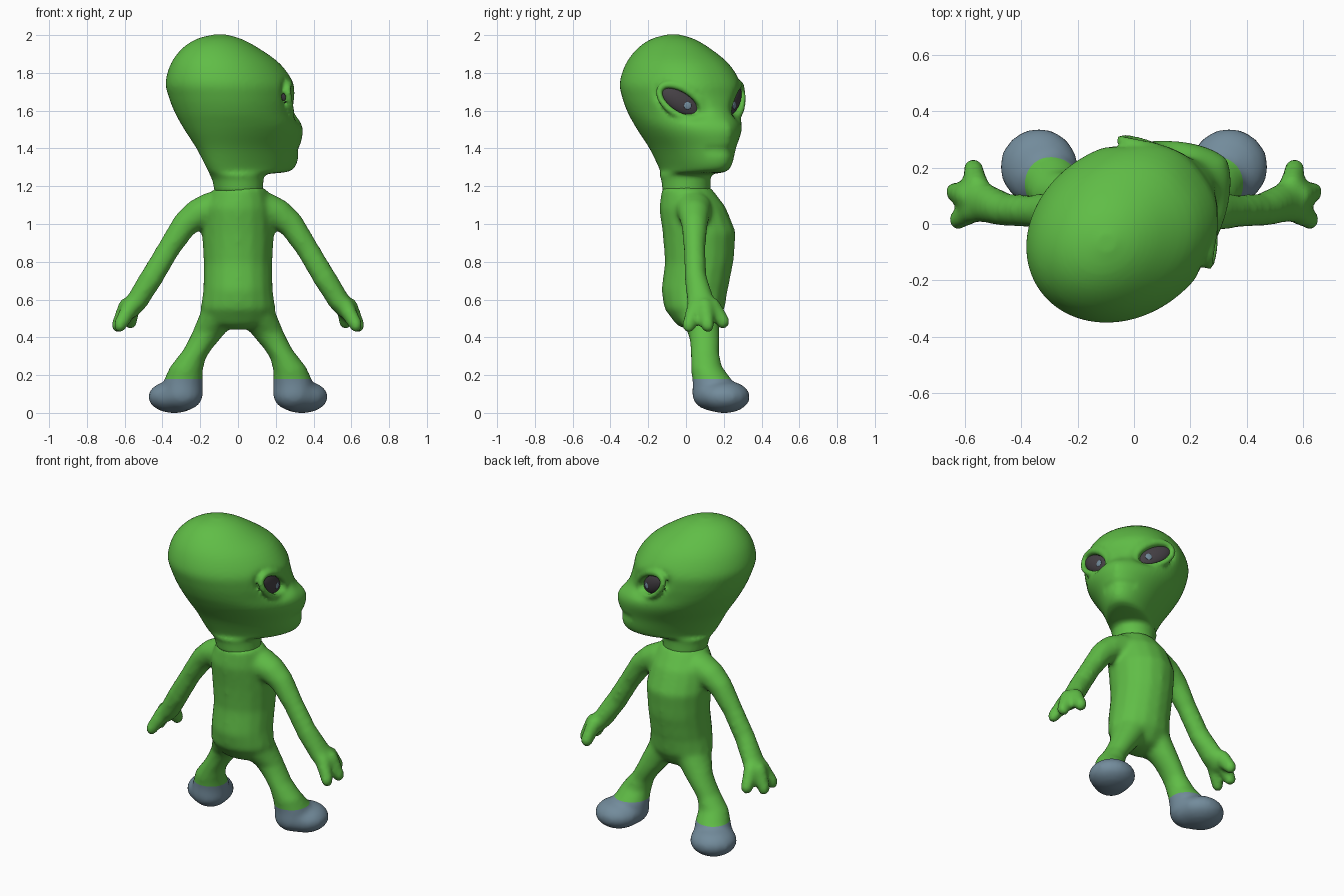
import bpy, bmesh, math
from mathutils import Vector, Matrix

if "Cube" in bpy.data.objects:
    bpy.data.objects.remove(bpy.data.objects["Cube"])

def material(name, rgb):
    m = bpy.data.materials.new(name)
    m.diffuse_color = (*rgb, 1)
    m.use_nodes = True
    m.node_tree.nodes["Principled BSDF"].inputs["Base Color"].default_value = m.diffuse_color
    return m

green = material("skin green", (0.117, 0.51, 0.062))
slate = material("slate blue", (0.17, 0.26, 0.33))
dark = material("dark grey", (0.06, 0.052, 0.06))

# Unit ball used as a building block
ball = bmesh.new()
bmesh.ops.create_uvsphere(ball, u_segments=16, v_segments=9, radius=1)
ball.verts.index_update()
BALL_V = [tuple(v.co) for v in ball.verts]
BALL_F = [[v.index for v in f.verts] for f in ball.faces]
ball.free()

def chain(bm, pts, steps=4):
    """Overlapping ellipsoids (x, y, z, rx, ry, rz) strung along a path."""
    beads = [tuple(u + (v - u) * i / steps for u, v in zip(a, b))
             for a, b in zip(pts, pts[1:]) for i in range(steps)] + [pts[-1]]
    verts, faces = [], []
    for x, y, z, rx, ry, rz in beads:
        base = len(verts)
        verts += [(x + rx * a, y + ry * b, z + rz * c) for a, b, c in BALL_V]
        faces += [[base + i for i in f] for f in BALL_F]
    me = bpy.data.meshes.new("beads")
    me.from_pydata(verts, [], faces)
    bm.from_mesh(me)
    bpy.data.meshes.remove(me)

def to_object(bm, name, mats):
    me = bpy.data.meshes.new(name)
    bm.to_mesh(me)
    bm.free()
    for m in mats:
        me.materials.append(m)
    me.polygons.foreach_set("use_smooth", [True] * len(me.polygons))
    ob = bpy.data.objects.new(name, me)
    bpy.context.collection.objects.link(ob)
    return ob

def fuse(ob, voxel, smooth):
    """Melt overlapping volumes into one smooth skin; return it as a bmesh."""
    r = ob.modifiers.new("fuse", 'REMESH')
    r.mode, r.voxel_size = 'VOXEL', voxel
    s = ob.modifiers.new("soften", 'SMOOTH')
    s.factor, s.iterations = 0.5, smooth
    me = bpy.data.meshes.new_from_object(ob.evaluated_get(bpy.context.evaluated_depsgraph_get()))
    bm = bmesh.new()
    bm.from_mesh(me)
    bpy.data.objects.remove(ob)
    return bm

# Body: torso, then arms, hands, legs and feet on both sides
bm = bmesh.new()
chain(bm, [(0.01, 0.005, 1.18, .142, .137, .025), (0, .035, 1.08, .185, .18, .05),
           (0, .07, .95, .195, .197, .05), (0, .07, .8, .185, .185, .05),
           (0, .045, .65, .187, .178, .05), (0, .045, .56, .2, .163, .05),
           (0, .05, .5, .18, .12, .06)], 9)
for sx in (1, -1):
    def limb(pts):
        chain(bm, [(sx * p[0], *p[1:]) for p in pts])
    limb([(.14, .04, 1.08, .09, .1, .09), (.21, .043, 1.055, .08, .085, .08),
          (.28, .045, 1.0, .068, .072, .072), (.36, .045, .88, .06, .06, .064),
          (.455, .05, .72, .062, .06, .064), (.53, .075, .6, .058, .073, .06),
          (.57, .095, .55, .052, .088, .052)])
    limb([(.57, .05, .56, .047, .047, .05), (.625, .015, .465, .035, .037, .042)])
    limb([(.59, .1, .56, .047, .047, .05), (.635, .115, .465, .037, .037, .042)])
    limb([(.56, .14, .56, .044, .047, .05), (.57, .195, .485, .037, .037, .042)])
    limb([(.09, .06, .53, .11, .12, .06), (.155, .095, .43, .085, .085, .05),
          (.195, .1, .37, .072, .08, .05), (.232, .1, .31, .067, .077, .05),
          (.275, .11, .23, .09, .085, .05), (.29, .14, .16, .107, .107, .06),
          (.295, .145, .1, .112, .115, .09), (.338, .203, .085, .14, .138, .087)])
bm = fuse(to_object(bm, "body_parts", []), .015, 7)
# Shoes: clean colour line around the ankles
bmesh.ops.bisect_plane(bm, geom=bm.verts[:] + bm.edges[:] + bm.faces[:],
                       plane_co=(0, 0, .18), plane_no=(0, 0, 1))
for v in bm.verts:
    v.co.z = max(v.co.z, 0)
for f in bm.faces:
    f.material_index = int(f.calc_center_median().z < .18)
to_object(bm, "body", [green, slate])

# Head: built facing +x, then turned 35 degrees
turn = Matrix.Rotation(math.radians(35), 4, 'Z')
# height, back, front, half width, pointedness of the face
rings = [(1.17, -.125, .135, .125, 1), (1.23, -.14, .14, .125, 1), (1.262, -.16, .16, .13, 1),
         (1.278, -.175, .315, .13, 1.1), (1.32, -.2, .365, .145, 1.1), (1.40, -.243, .38, .182, 1.2),
         (1.48, -.295, .4, .232, 1.35), (1.53, -.325, .388, .258, 1.4), (1.59, -.357, .335, .278, 1.15),
         (1.67, -.39, .308, .295, .9), (1.75, -.41, .288, .297, .85), (1.85, -.385, .215, .252, .9),
         (1.93, -.325, .1, .18, 1), (1.98, -.245, 0, .105, 1), (2.003, -.15, -.085, .03, 1)]

def spline(a, b, c, d, t):
    return tuple(.5 * (2*q + (r-p)*t + (2*p-5*q+4*r-s)*t*t + (3*q-p-3*r+s)*t**3)
                 for p, q, r, s in zip(a, b, c, d))

profile = []
for i in range(len(rings) - 1):
    quad = [rings[min(max(i + k, 0), len(rings) - 1)] for k in (-1, 0, 1, 2)]
    profile += [spline(*quad, k / 4) for k in range(4)]
profile.append(rings[-1])

bm = bmesh.new()
N, loops = 64, []
for z, back, front, w, p in profile:
    c, a = (back + front) / 2, (front - back) / 2
    loop = []
    for k in range(N):
        t = 2 * math.pi * k / N
        x, y = math.cos(t), math.sin(t)
        y = math.copysign(abs(y) ** (p if x > 0 else 1), y)
        loop.append(bm.verts.new((c + a * x, w * y, z)))
    loops.append(loop)
for lo, hi in zip(loops, loops[1:]):
    for k in range(N):
        bm.faces.new((lo[k], lo[(k+1) % N], hi[(k+1) % N], hi[k]))
bm.faces.new(loops[0][::-1])
bm.faces.new(loops[-1])

# Eye frames: long axis slanting up and outwards, upward axis, outward normal
def eye_frame(sy):
    n = Vector((.86, .51 * sy, 0)).normalized()
    out = Vector((-n.y * sy, n.x * sy, 0))
    tilt = math.radians(32)
    u = out * math.cos(tilt) + Vector((0, 0, math.sin(tilt)))
    return Vector((.203, .174 * sy, 1.648)), u, n.cross(u) * sy, n

# Mouth: shallow crease across the snout
for vert in bm.verts:
    if vert.co.x > .2 and abs(vert.co.y) < .1:
        vert.co.x -= .012 * math.exp(-((vert.co.z - 1.39) / .015) ** 2)
# Eye sockets
for sy in (1, -1):
    e, u, v, n = eye_frame(sy)
    for vert in bm.verts:
        d = vert.co - e
        g = (d.dot(u) / .135) ** 2 + (d.dot(v) / .07) ** 2 + (d.dot(n) / .15) ** 2
        vert.co -= n * .072 * math.exp(-g * g)
# Eyelids, heavier along the brow
for sy in (1, -1):
    e, u, v, n = eye_frame(sy)
    lid = []
    for k in range(25):
        t = 2 * math.pi * k / 24
        c, s = math.cos(t), math.sin(t)
        q = e + u * .13 * c + v * .07 * s + n * (.012 - .012 * c * c - .012 * c)
        r = .019 + .006 * max(s, 0)
        lid.append((*q, r, r, r))
    chain(bm, lid, 2)
bm = fuse(to_object(bm, "head_parts", []), .011, 4)
bm.transform(turn)
to_object(bm, "head", [green])

# Eyes and pupils
for sy, side in ((1, "left"), (-1, "right")):
    e, u, v, n = eye_frame(sy)
    def lens(name, centre, size, mat):
        frame = Matrix((u, v, n)).transposed().to_4x4()
        b = bmesh.new()
        bmesh.ops.create_uvsphere(b, u_segments=32, v_segments=16, radius=1)
        b.transform(turn @ Matrix.Translation(centre) @ frame @ Matrix.Diagonal((*size, 1)))
        bmesh.ops.recalc_face_normals(b, faces=b.faces[:])
        to_object(b, name, [mat])
    lens(side + "_eye", e - n * .024, (.125, .062, .038), dark)
    lens(side + "_pupil", e - u * .04 + n * .0115, (.02, .02, .005), slate)
